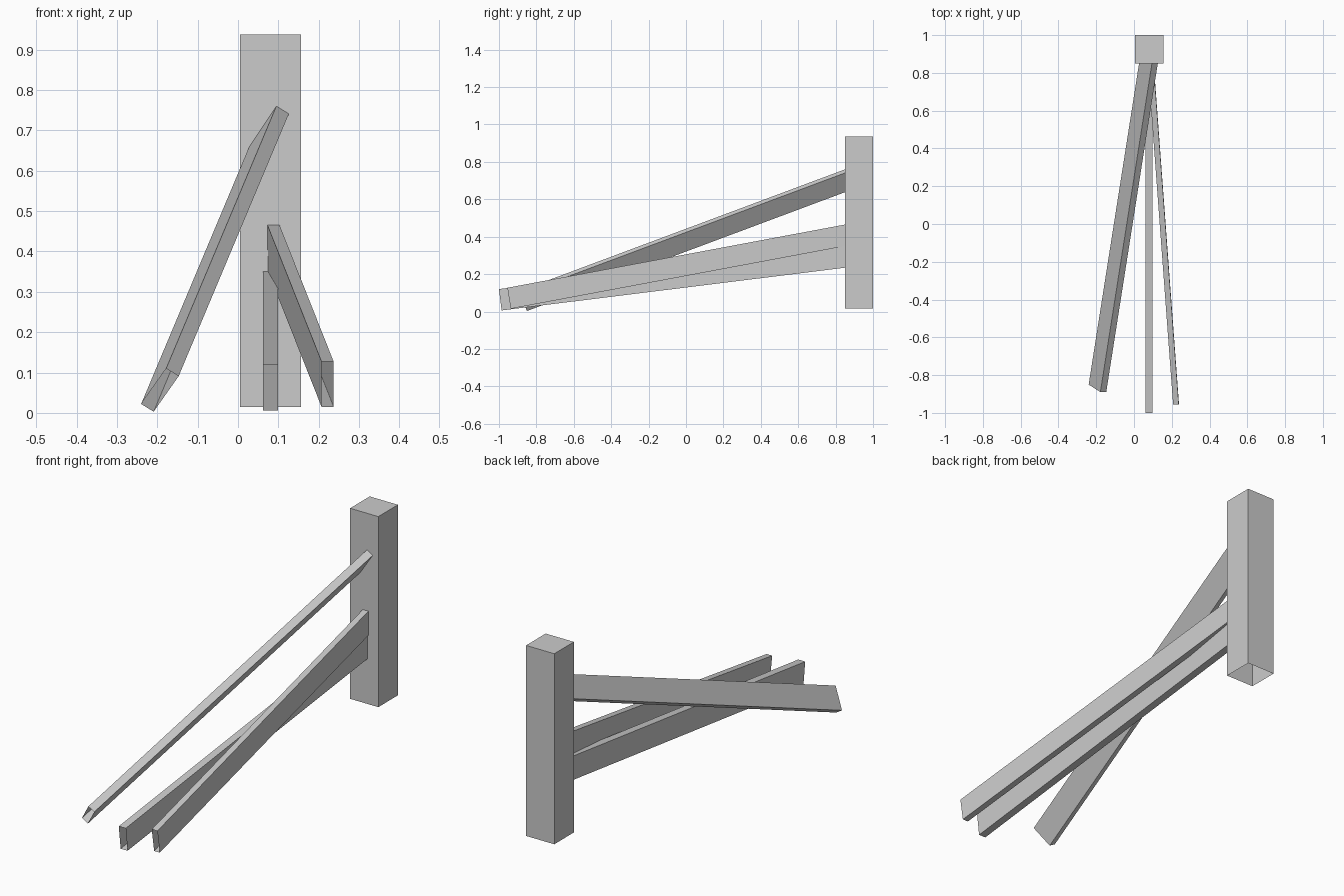
import bpy
import bmesh
from mathutils import Vector

if "Cube" in bpy.data.objects:
    bpy.data.objects.remove(bpy.data.objects["Cube"], do_unlink=True)

POST_FRONT = 0.85

# One plain grey for everything
grey = bpy.data.materials.new("plain_grey")
grey.use_nodes = True
colour = (0.6, 0.6, 0.6, 1.0)
grey.diffuse_color = colour
grey.node_tree.nodes["Principled BSDF"].inputs["Base Color"].default_value = colour


def finish(name, bm):
    mesh = bpy.data.meshes.new(name)
    bm.to_mesh(mesh)
    bm.free()
    mesh.materials.append(grey)
    obj = bpy.data.objects.new(name, mesh)
    bpy.context.collection.objects.link(obj)


def prism(name, start, end, capped=False):
    """Join two matching four-corner rings; the start stays open."""
    bm = bmesh.new()
    a = [bm.verts.new(p) for p in start]
    b = [bm.verts.new(p) for p in end]
    for i in range(4):
        j = (i + 1) % 4
        bm.faces.new((a[i], a[j], b[j], b[i]))
    if capped:
        bm.faces.new(b)
    bm.normal_update()
    # Turn every face away from the middle of the prism
    centre = sum((v.co for v in bm.verts), Vector()) / 8
    for f in bm.faces:
        if f.normal.dot(f.calc_center_median() - centre) < 0:
            f.normal_flip()
    finish(name, bm)


def beam(name, top_corner, top_at_post, across, down):
    """Hollow beam with a square-cut free end, mitred flush to the post."""
    corner, across, down = Vector(top_corner), Vector(across), Vector(down)
    run = Vector(top_at_post) - corner
    ring = [corner, corner + across, corner + across + down, corner + down]
    flush = [p + run * ((POST_FRONT - p.y) / run.y) for p in ring]
    prism(name, ring, flush)


# Upright post, open underneath
outline = [(0.005, POST_FRONT), (0.156, POST_FRONT), (0.156, 1.0), (0.005, 1.0)]
prism("post", [(x, y, 0.015) for x, y in outline],
      [(x, y, 0.937) for x, y in outline], capped=True)

# Three braces leaning from the ground to the post
beam("middle_brace", (0.062, -1.0, 0.12), (0.062, 0.85, 0.35),
     (0.037, 0, 0), (0, 0.014, -0.114))
beam("left_brace", (0.207, -0.955, 0.127), (0.073, 0.85, 0.465),
     (0.030, 0, 0), (0, 0.018, -0.112))
beam("right_brace", (-0.178, -0.89, 0.11), (0.095, 0.85, 0.76),
     (0.031, 0, -0.019), (-0.062, 0.04, -0.088))
